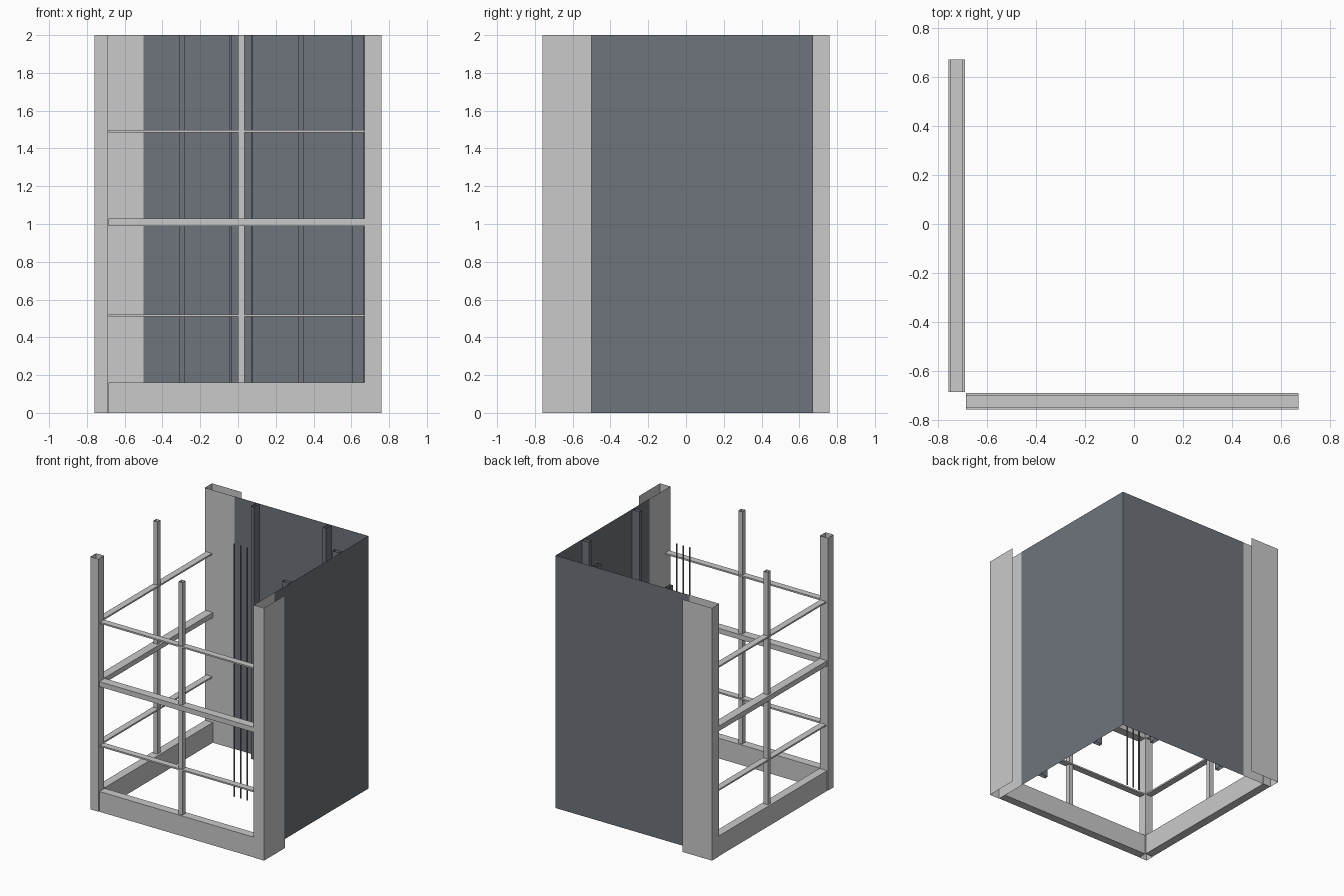
import bpy, bmesh

cube = bpy.data.objects.get("Cube")
if cube:
    bpy.data.objects.remove(cube, do_unlink=True)


def make_material(name, rgb):
    m = bpy.data.materials.new(name)
    m.use_nodes = True
    m.diffuse_color = (*rgb, 1)
    m.node_tree.nodes["Principled BSDF"].inputs["Base Color"].default_value = (*rgb, 1)
    return m


LIGHT = make_material("light grey steel", (0.59, 0.59, 0.59))
SLATE = make_material("slate grey panel", (0.158, 0.174, 0.2))
H = 2.0


def finish(name, bm, mat):
    me = bpy.data.meshes.new(name)
    bm.to_mesh(me)
    bm.free()
    me.materials.append(mat)
    ob = bpy.data.objects.new(name, me)
    bpy.context.collection.objects.link(ob)
    return ob


def beam(name, x, y, z, mat):
    """Closed box between the given x, y and z ranges."""
    bm = bmesh.new()
    bmesh.ops.create_cube(bm, size=1)
    for v in bm.verts:
        v.co = [r[0] if c < 0 else r[1] for c, r in zip(v.co, (x, y, z))]
    return finish(name, bm, mat)


def wall(name, path, mat, z0=0.0, closed=False):
    """Upright sheet standing on a plan outline, open at both ends."""
    bm = bmesh.new()
    low = [bm.verts.new((x, y, z0)) for x, y in path]
    top = [bm.verts.new((x, y, H)) for x, y in path]
    n = len(path)
    for i in range(n if closed else n - 1):
        j = (i + 1) % n
        bm.faces.new((low[i], low[j], top[j], top[i]))
    return finish(name, bm, mat)


def rect(x0, x1, y0, y1):
    return [(x0, y0), (x1, y0), (x1, y1), (x0, y1)]


# Corner post: square tube
wall("corner_post", rect(-0.76, -0.69, -0.76, -0.69), LIGHT, closed=True)

# The two sides mirror each other across the plan diagonal
for side, swap in (("front", False), ("side", True)):
    def plan(pts):
        # swapped outlines are reversed so faces keep pointing outward
        return [(y, x) for x, y in reversed(pts)] if swap else pts

    # Horizontal beams: base, middle and two thin rails
    for part, d0, d1, z0, z1 in (
            ("base_beam", -0.757, -0.69, 0.0, 0.16),
            ("lower_rail", -0.748, -0.697, 0.51, 0.522),
            ("middle_beam", -0.757, -0.69, 0.99, 1.03),
            ("upper_rail", -0.748, -0.697, 1.485, 1.497)):
        span, depth = (-0.685, 0.672), (d0, d1)
        x, y = (depth, span) if swap else (span, depth)
        beam(f"{side}_{part}", x, y, (z0, z1), LIGHT)

    # Central upright
    wall(f"{side}_upright", plan(rect(0.0, 0.035, -0.742, -0.705)), LIGHT,
         z0=0.16, closed=True)

    # End post: channel open towards the panel
    wall(f"{side}_end_post",
         plan([(0.67, -0.5), (0.67, -0.76), (0.76, -0.76), (0.76, -0.5)]), LIGHT)

    # Guide rails on the inner face of the panel
    for i, y0 in enumerate((-0.31, 0.32), 1):
        wall(f"{side}_guide_rail_{i}", plan(rect(0.603, 0.668, y0, y0 + 0.03)),
             SLATE, closed=True)

    # Thin shaft panel
    wall(f"{side}_panel", plan([(0.672, -0.5), (0.672, 0.672)]), SLATE)

# Three hanging cables
for i, cx in enumerate((-0.04, 0.017, 0.074), 1):
    bm = bmesh.new()
    bmesh.ops.create_cone(bm, cap_ends=False, segments=8,
                          radius1=0.006, radius2=0.006, depth=H)
    bmesh.ops.translate(bm, verts=bm.verts, vec=(cx, 0.01, H / 2))
    for f in bm.faces:
        f.smooth = True
    finish(f"cable_{i}", bm, SLATE)
